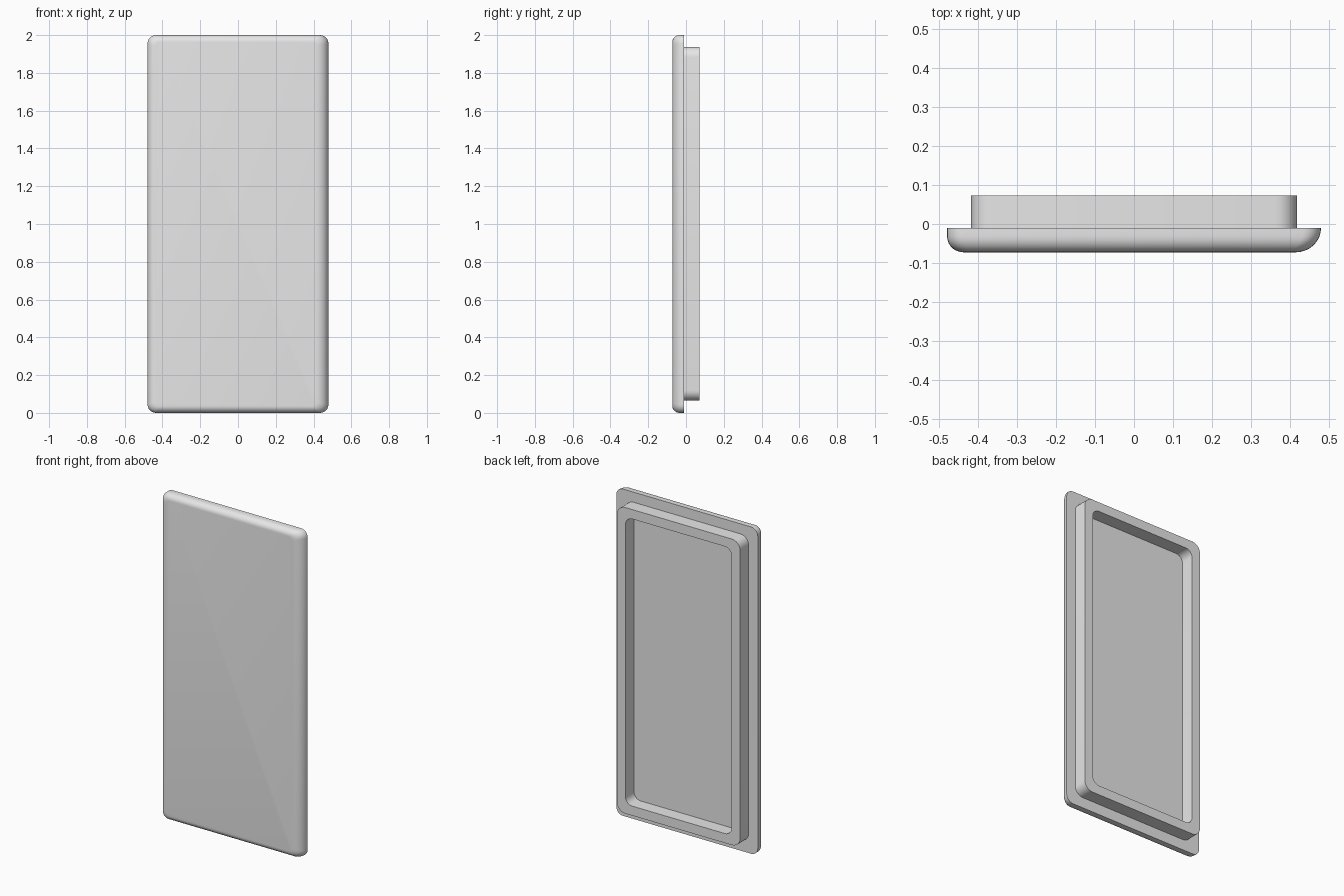
import bpy
import bmesh
import math

default_cube = bpy.data.objects.get("Cube")
if default_cube:
    bpy.data.objects.remove(default_cube, do_unlink=True)

# Plain grey finish
grey = bpy.data.materials.new("plain_grey")
grey.use_nodes = True
grey.diffuse_color = (0.8, 0.8, 0.8, 1)
grey.node_tree.nodes["Principled BSDF"].inputs["Base Color"].default_value = grey.diffuse_color


def rounded_loop(bm, x0, x1, z0, z1, r, y, steps=6):
    """Rounded rectangle of vertices in the plane at depth y."""
    centres = [(x1 - r, z1 - r), (x0 + r, z1 - r), (x0 + r, z0 + r), (x1 - r, z0 + r)]
    loop = []
    for corner, (cx, cz) in enumerate(centres):
        for i in range(steps + 1):
            a = math.pi / 2 * (corner + i / steps)
            loop.append(bm.verts.new((cx + r * math.cos(a), y, cz + r * math.sin(a))))
    return loop


def loft(name, sections, ring=False):
    """Skin the sections in order; cap the ends, or join them into a ring."""
    bm = bmesh.new()
    loops = [rounded_loop(bm, *s) for s in sections]
    pairs = list(zip(loops, loops[1:]))
    if ring:
        pairs.append((loops[-1], loops[0]))
    else:
        bm.faces.new(loops[0])
        bm.faces.new(loops[-1])
    n = len(loops[0])
    for a, b in pairs:
        for i in range(n):
            j = (i + 1) % n
            bm.faces.new((a[i], a[j], b[j], b[i]))
    bmesh.ops.recalc_face_normals(bm, faces=bm.faces)
    mesh = bpy.data.meshes.new(name)
    bm.to_mesh(mesh)
    bm.free()
    mesh.materials.append(grey)
    obj = bpy.data.objects.new(name, mesh)
    bpy.context.collection.objects.link(obj)
    bpy.ops.object.select_all(action='DESELECT')
    obj.select_set(True)
    bpy.context.view_layer.objects.active = obj
    bpy.ops.object.shade_smooth_by_angle(angle=math.radians(35))
    return obj


# Front panel: rounded front edges, with a broader sweep on the +x side
HALF, BACK, THICK = 0.479, -0.01, 0.0625


def edge_inset(depth, width, reach):
    u = min(1, max(0, (depth - THICK + reach) / reach))
    return width * (1 - math.sqrt(1 - u * u))


panel = []
STEPS = 9
for i in range(STEPS + 1):
    depth = THICK * math.sin(math.pi / 2 * i / STEPS)
    left = edge_inset(depth, 0.065, THICK)
    right = edge_inset(depth, 0.042, 0.042)
    ends = edge_inset(depth, 0.036, 0.04)
    panel.append((-HALF + right, HALF - left, ends, 2 - ends, 0.045 - ends * 0.6, BACK - depth))
loft("front_panel", panel)

# Raised hollow rim on the back, rooted inside the panel
OUTER = (-0.417, 0.417, 0.065, 1.938, 0.055)
WALL = 0.058
INNER = (OUTER[0] + WALL, OUTER[1] - WALL, OUTER[2] + WALL, OUTER[3] - WALL, 0.045)
ROOT, TOP = -0.03, 0.0725
loft("back_rim", [OUTER + (ROOT,), OUTER + (TOP,), INNER + (TOP,), INNER + (ROOT,)], ring=True)
